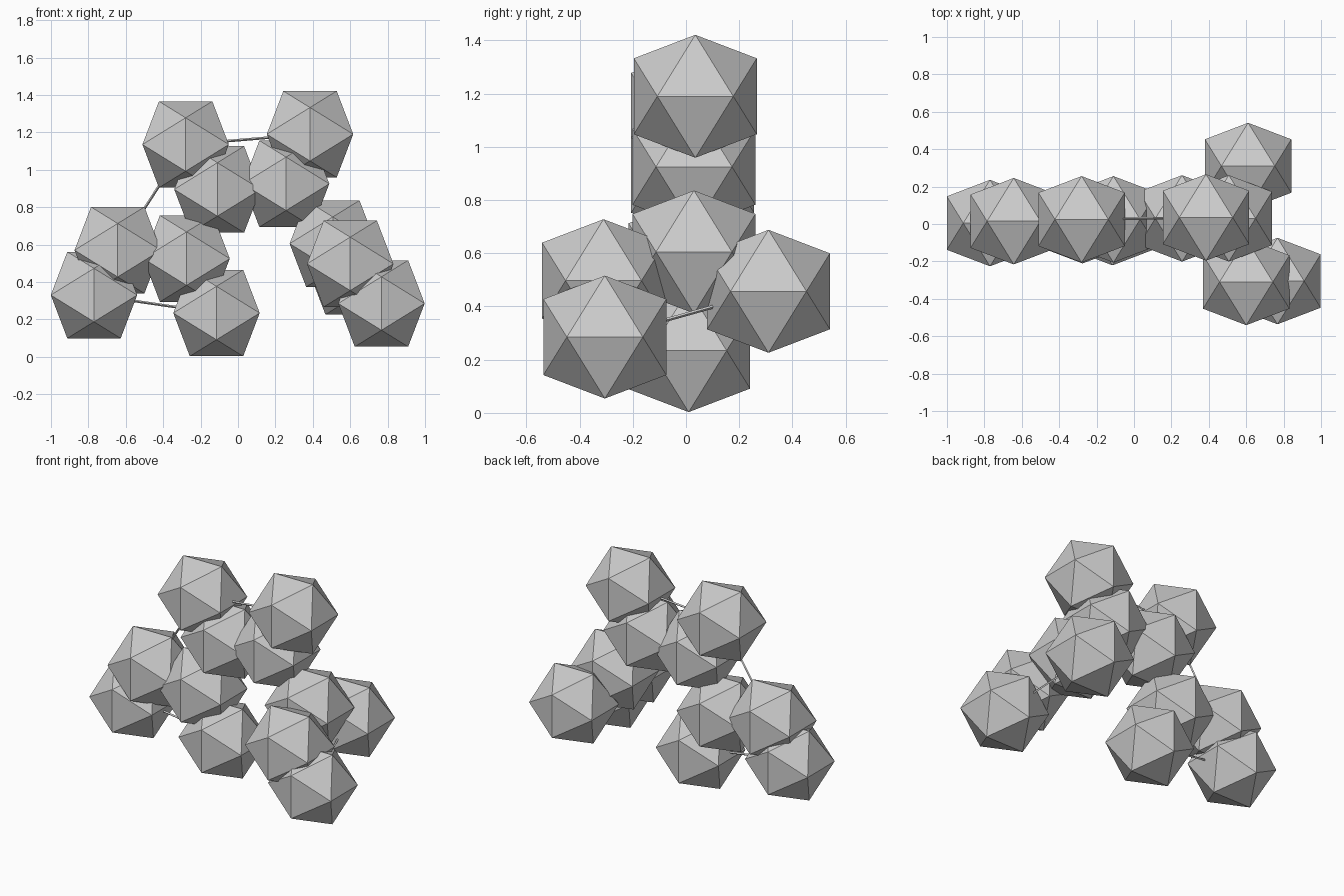
import bpy, bmesh
from mathutils import Vector

if "Cube" in bpy.data.objects:
    bpy.data.objects.remove(bpy.data.objects["Cube"])

LONG = 0.231                       # half-extent of every ball
SHORT = LONG / ((1 + 5 ** 0.5) / 2)

# ball centres
BALLS = {
    "top_right": (0.385, 0.035, 1.19),
    "top_left": (-0.28, 0.025, 1.135),
    "inner_left": (-0.11, 0.025, 0.895),
    "inner_right": (0.257, 0.03, 0.925),
    "outer_left": (-0.643, 0.015, 0.57),
    "mid_left": (-0.275, 0.02, 0.525),
    "foot_left": (-0.77, 0.005, 0.33),
    "foot_middle": (-0.115, 0.01, 0.234),
    "mid_right": (0.507, 0.03, 0.605),
    "front_right": (0.60, -0.31, 0.497),
    "foot_right": (0.767, -0.305, 0.285),
    "back_right": (0.61, 0.31, 0.457),
}
# thin rods between balls
RODS = [("top_left", "top_right"), ("top_left", "outer_left"),
        ("foot_left", "foot_middle"), ("foot_right", "back_right"),
        ("inner_left", "mid_left"), ("inner_right", "mid_right")]


def finish(name, bm):
    mesh = bpy.data.meshes.new(name)
    bm.to_mesh(mesh)
    bm.free()
    obj = bpy.data.objects.new(name, mesh)
    bpy.context.collection.objects.link(obj)
    return obj


def ball(name, centre):
    # icosahedron from three crossed golden rectangles
    bm = bmesh.new()
    for s in (-1, 1):
        for t in (-1, 1):
            for p in ((0, s * LONG, t * SHORT), (s * SHORT, 0, t * LONG),
                      (s * LONG, t * SHORT, 0)):
                bm.verts.new(p)
    bmesh.ops.convex_hull(bm, input=bm.verts)
    bmesh.ops.recalc_face_normals(bm, faces=bm.faces)
    finish(name, bm).location = centre


def rod(name, a, b, radius=0.007):
    a, b = Vector(a), Vector(b)
    bm = bmesh.new()
    bmesh.ops.create_cone(bm, cap_ends=True, segments=4, radius1=radius,
                          radius2=radius, depth=(b - a).length)
    obj = finish(name, bm)
    obj.location = (a + b) / 2
    obj.rotation_mode = 'QUATERNION'
    obj.rotation_quaternion = (b - a).to_track_quat('Z', 'Y')


for key, centre in BALLS.items():
    ball("ball_" + key, centre)
for a, b in RODS:
    rod(f"rod_{a}_to_{b}", BALLS[a], BALLS[b])
